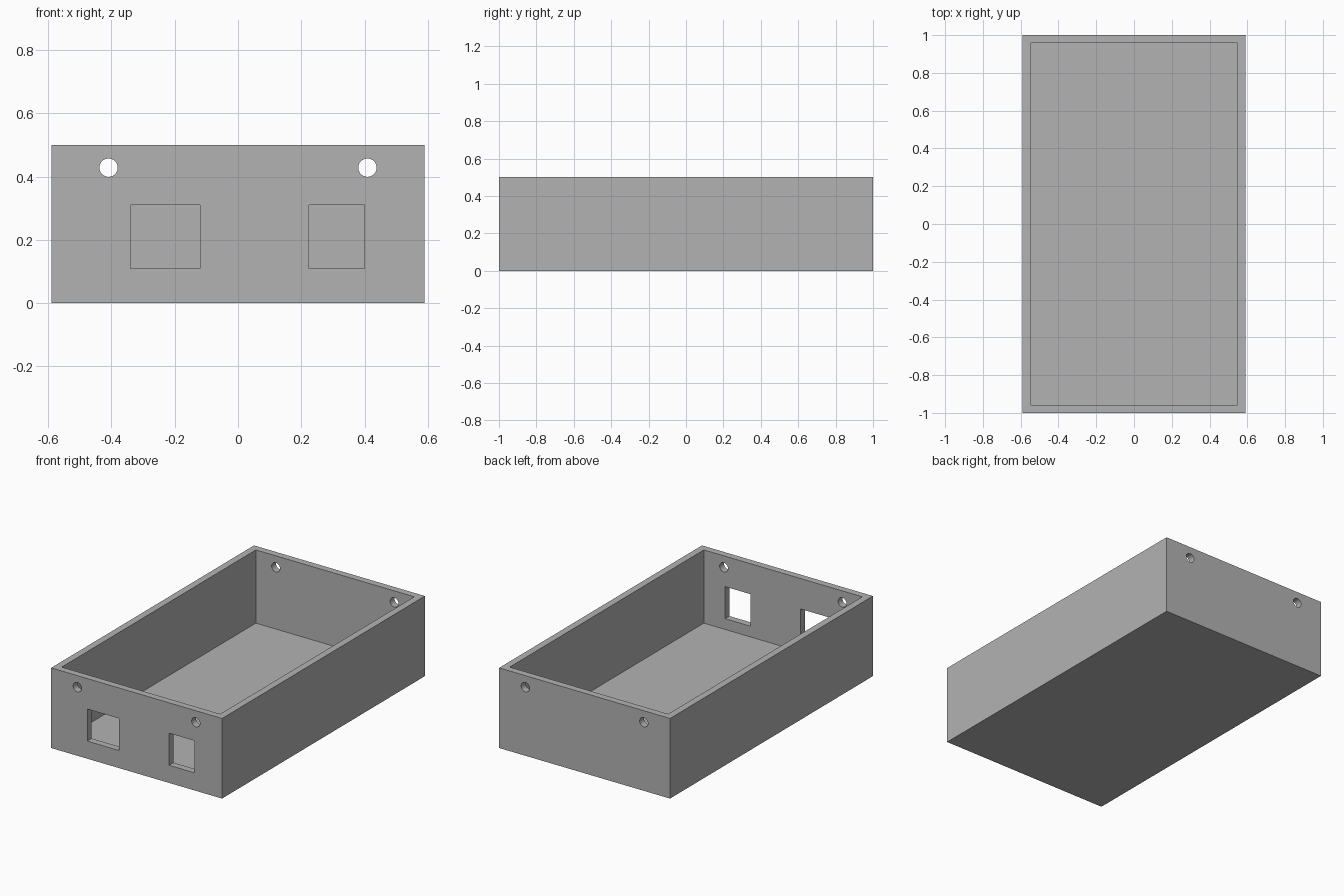
import bpy
from mathutils import Vector

WIDTH, LENGTH, HEIGHT, WALL = 1.18, 2.0, 0.5, 0.043

if "Cube" in bpy.data.objects:
    bpy.data.objects.remove(bpy.data.objects["Cube"], do_unlink=True)

grey = bpy.data.materials.new("mid grey")
grey.use_nodes = True
colour = (0.45, 0.45, 0.45, 1)
grey.diffuse_color = colour
grey.node_tree.nodes["Principled BSDF"].inputs["Base Color"].default_value = colour


def box(name, low, high):
    """Add a box spanning two opposite corners."""
    low, high = Vector(low), Vector(high)
    bpy.ops.mesh.primitive_cube_add(size=1, location=(low + high) / 2)
    obj = bpy.context.object
    obj.name = name
    obj.scale = high - low
    bpy.ops.object.transform_apply(location=False, rotation=False, scale=True)
    obj.data.materials.append(grey)
    return obj


def cut(target, cutter):
    """Subtract a cutter from the target, then remove the cutter."""
    mod = target.modifiers.new(cutter.name, 'BOOLEAN')
    mod.operation = 'DIFFERENCE'
    mod.solver = 'EXACT'
    mod.object = cutter
    bpy.context.view_layer.objects.active = target
    bpy.ops.object.modifier_apply(modifier=mod.name)
    bpy.data.objects.remove(cutter, do_unlink=True)


# Open tray with a hollow interior
w, l = WIDTH / 2, LENGTH / 2
tray = box("enclosure_tray", (-w, -l, 0), (w, l, HEIGHT))
cut(tray, box("cavity", (WALL - w, WALL - l, WALL), (w - WALL, l - WALL, HEIGHT + 0.1)))

# Connector windows in the front wall
for left, right in ((-0.34, -0.12), (0.225, 0.4)):
    cut(tray, box("window", (left, -l - 0.1, 0.11), (right, -l + 0.2, 0.31)))

# Screw holes through the front and back walls
for side in (-1, 1):
    bpy.ops.mesh.primitive_cylinder_add(vertices=32, radius=0.029, depth=LENGTH + 0.2,
                                        location=(side * 0.409, 0, 0.428),
                                        rotation=(1.5708, 0, 0))
    hole = bpy.context.object
    hole.name = "screw_hole"
    hole.data.materials.append(grey)
    cut(tray, hole)

# Crisp flat walls, smooth hole bores
bpy.ops.object.select_all(action='DESELECT')
tray.select_set(True)
bpy.context.view_layer.objects.active = tray
bpy.ops.object.shade_smooth_by_angle(angle=0.52)
